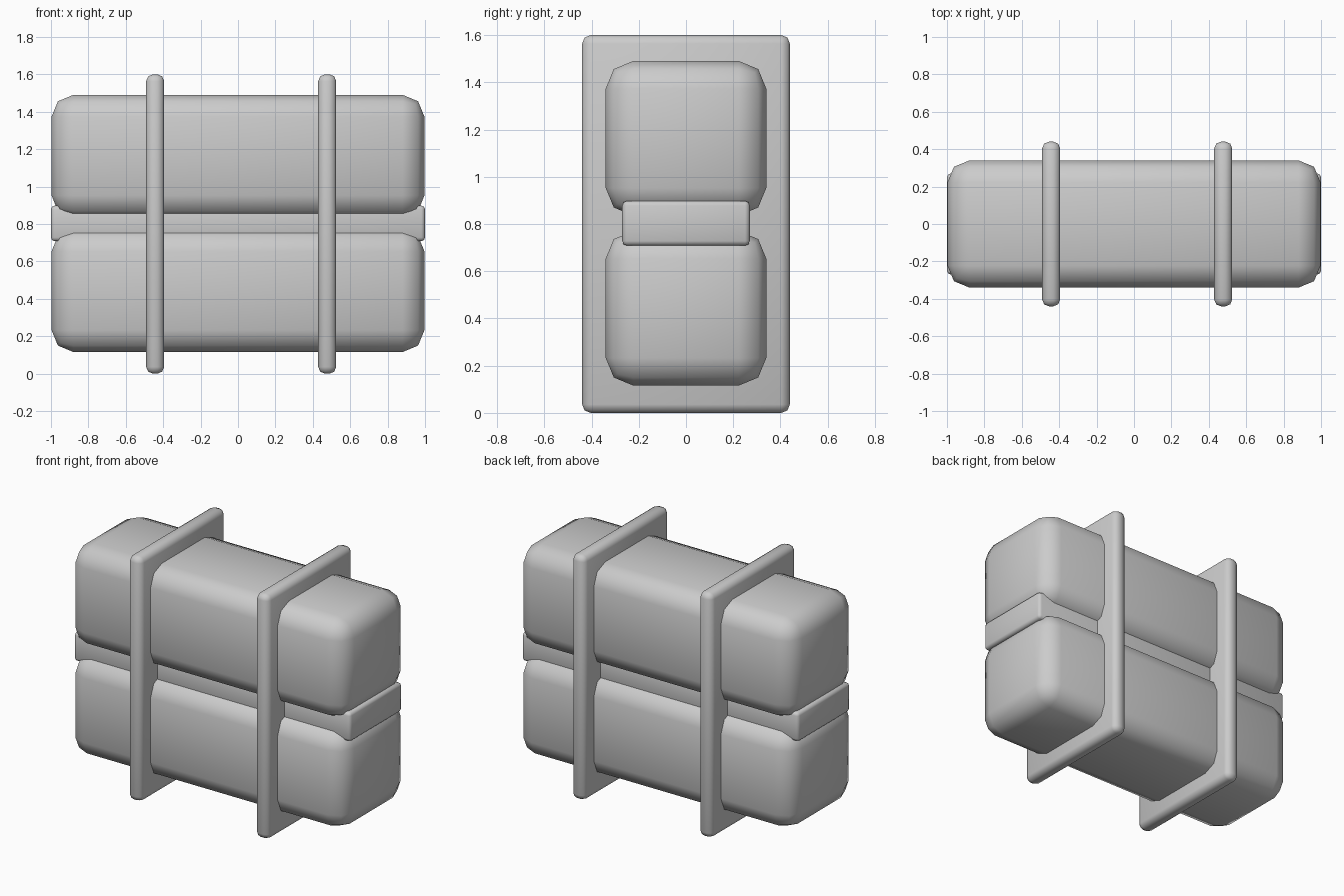
import bpy
import math

cube = bpy.data.objects.get("Cube")
if cube:
    bpy.data.objects.remove(cube, do_unlink=True)

# Single plain grey
grey = bpy.data.materials.new("light_grey")
grey.use_nodes = True
colour = (0.6, 0.6, 0.6, 1)
grey.diffuse_color = colour
grey.node_tree.nodes["Principled BSDF"].inputs["Base Color"].default_value = colour


def rounded_box(name, centre, size, radius, segments=2):
    bpy.ops.mesh.primitive_cube_add(size=1, location=centre)
    ob = bpy.context.object
    ob.name = name
    ob.scale = size
    bpy.ops.object.transform_apply(location=False, rotation=False, scale=True)
    bevel = ob.modifiers.new("rounding", "BEVEL")
    bevel.width = radius
    bevel.segments = segments
    bpy.ops.object.modifier_apply(modifier=bevel.name)
    bpy.ops.object.shade_smooth_by_angle(angle=math.radians(50))
    ob.data.materials.append(grey)
    return ob


# Two stacked padded blocks
for name, z in (("lower_block", 0.443), ("upper_block", 1.163)):
    rounded_box(name, (0, 0, z), (1.994, 0.68, 0.655), 0.117)

# Flat bar filling the gap between the blocks
rounded_box("middle_bar", (0, 0, 0.803), (2.0, 0.54, 0.19), 0.02)

# Upright plates that clasp both blocks
for name, x in (("right_plate", -0.443), ("left_plate", 0.477)):
    rounded_box(name, (x, 0, 0.8), (0.096, 0.88, 1.6), 0.036)
